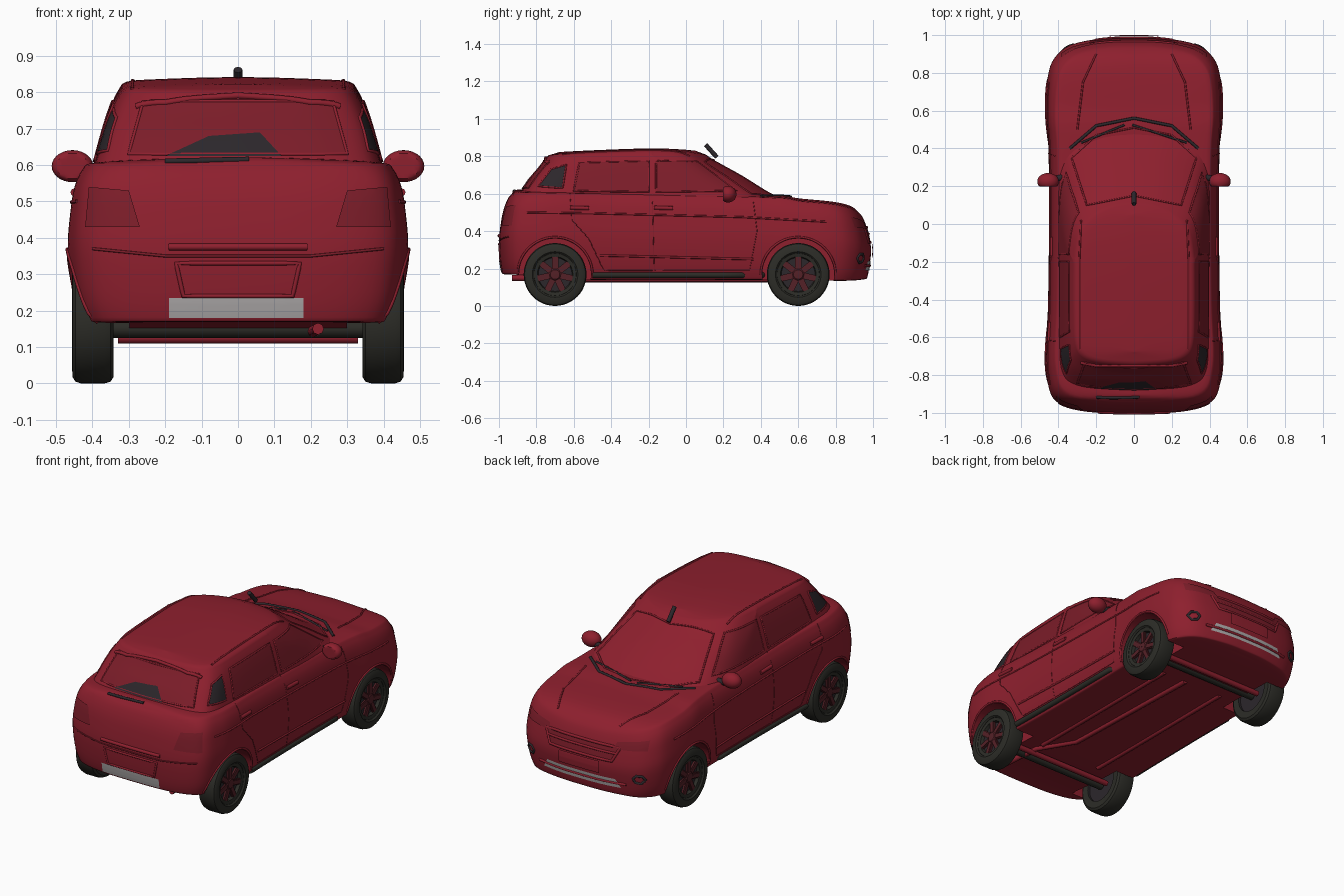
import bpy, bmesh, math
from mathutils import Vector, Matrix
from mathutils.bvhtree import BVHTree

if "Cube" in bpy.data.objects:
    bpy.data.objects.remove(bpy.data.objects["Cube"])

def material(name, rgb):
    m = bpy.data.materials.new(name)
    m.diffuse_color = (*rgb, 1)
    m.use_nodes = True
    m.node_tree.nodes["Principled BSDF"].inputs["Base Color"].default_value = m.diffuse_color
    return m

RED = material("red_paint", (0.27, 0.014, 0.027))
GLASS = material("tinted_red", (0.2, 0.012, 0.022))
DARK = material("dark", (0.025, 0.02, 0.024))
RUBBER = material("rubber", (0.025, 0.025, 0.02))
RIM = material("rim", (0.09, 0.015, 0.02))
GREY = material("pale_grey", (0.42, 0.4, 0.4))

def add(name, bm, mat, angle=35):
    bmesh.ops.recalc_face_normals(bm, faces=bm.faces)
    me = bpy.data.meshes.new(name)
    bm.to_mesh(me)
    bm.free()
    ob = bpy.data.objects.new(name, me)
    bpy.context.collection.objects.link(ob)
    me.materials.append(mat)
    bpy.ops.object.select_all(action='DESELECT')
    ob.select_set(True)
    bpy.context.view_layer.objects.active = ob
    bpy.ops.object.shade_smooth_by_angle(angle=math.radians(angle))
    return ob

def spline(pts, n=4):
    out = []
    for i in range(len(pts) - 1):
        a, b, c, d = (pts[max(0, min(len(pts) - 1, i + k))] for k in (-1, 0, 1, 2))
        for s in range(n):
            t = s / n
            out.append(tuple(q + .5 * t * (r - p + t * (2*p - 5*q + 4*r - w + t * (3*(q - r) + w - p)))
                             for p, q, r, w in zip(a, b, c, d)))
    return out + [tuple(pts[-1])]

def lookup(table):
    tab = spline(table)
    def f(v):
        if v <= tab[0][0]: return tab[0][1]
        for (a, p), (b, q) in zip(tab, tab[1:]):
            if v <= b: return p + (q - p) * (v - a) / (b - a)
        return tab[-1][1]
    return f

def grid(bm, rows, mirror=False):
    for s in ((1, -1) if mirror else (1,)):
        vs = [[bm.verts.new((s * x, y, z)) for x, y, z in r] for r in rows]
        for r0, r1 in zip(vs, vs[1:]):
            for i in range(len(r0) - 1):
                bm.faces.new((r0[i], r0[i+1], r1[i+1], r1[i]))
    bmesh.ops.remove_doubles(bm, verts=bm.verts, dist=1e-5)

# Lower body: plan outline stacked in rings, closed by floor and bonnet
plan = spline([(0, -1), (.2, -.995), (.35, -.97), (.43, -.92), (.46, -.82), (.468, -.7), (.456, -.45),
               (.45, 0), (.453, .4), (.467, .6), (.456, .78), (.42, .88), (.33, .95), (.15, .985), (0, .99)])
z_low = lookup([(-1, .17), (-.85, .165), (-.5, .14), (.45, .14), (.85, .135), (1, .15)])
z_top = lookup([(-1, .55), (-.93, .6), (-.8, .605), (.4, .58), (.6, .56), (.8, .54), (.9, .51), (1, .445)])
rings = spline([(0, .93, .93, 0, 0), (.6, .94, .94, 0, 0), (.88, .975, .97, 0, 0), (.93, .985, .98, .03, 0),
                (.975, .995, .99, .2, 0), (1, 1, 1, .48, 0), (.985, .99, .99, .7, 0), (.96, .975, .975, .86, 0),
                (.91, .95, .955, .97, 0), (.84, .925, .935, 1, .003), (.45, .91, .91, 1, .012), (0, .9, .9, 1, .015)], 3)
rows = []
for sx, sr, sf, t, dz in rings:
    row = []
    for x, y in plan:
        y *= sr if y < 0 else sf
        row.append((x * sx, y, z_low(y) + t * (z_top(y) - z_low(y)) + dz))
    rows.append(row)
bm = bmesh.new()
grid(bm, rows, True)
body = add("lower_body", bm, RED)

# Wheel arches cut from the body
WHEELS = [(s, y) for s in (1, -1) for y in (-.7, .6)]
cutters = []
for s, y in WHEELS:
    bm = bmesh.new()
    bmesh.ops.create_cone(bm, cap_ends=True, segments=48, radius1=.192, radius2=.192, depth=.3,
                          matrix=Matrix.Translation((s * .45, y, .168)) @ Matrix.Rotation(math.pi/2, 4, 'Y'))
    c = add("arch_cutter", bm, DARK)
    c.hide_render = True
    cutters.append(c)
    m = body.modifiers.new("arch", 'BOOLEAN')
    m.operation, m.solver, m.object = 'DIFFERENCE', 'EXACT', c
bm = bmesh.new()
bm.from_object(body, bpy.context.evaluated_depsgraph_get())
bpy.data.objects.remove(body)
for c in cutters:
    bpy.data.objects.remove(c)
body = add("lower_body", bm, RED)

# Cabin: rings from belt to roof edge, then a crowned roof
edge_z = lookup([(-.8, .79), (-.72, .8), (-.5, .812), (-.2, .822), (0, .815), (.14, .796)])
levels = spline([(0, .412, -.94, .6), (.23, .395, -.895, .46), (.6, .366, -.83, .305),
                 (.85, .341, -.775, .19), (1, .318, -.745, .12)])
def cabin_row(s, w, yr, yf):
    pts = spline([(0, yr), (.55*w, yr+.012), (.85*w, yr+.045), (.97*w, yr+.11), (w, yr+.25), (w, -.2),
                  (w, yf-.32), (.93*w, yf-.17), (.76*w, yf-.085), (.4*w, yf-.02), (0, yf)])
    return [(x, y, .54 + s * (edge_z(y) - .54)) for x, y in pts]
rows = [cabin_row(*l) for l in levels]
for sx, sy, dz in spline([(.96, .975, .007), (.88, .93, .011), (.7, .9, .014), (.35, .86, .018), (0, .85, .02)], 2):
    rows.append([(x * sx, -.31 + (y + .31) * sy, edge_z(-.31 + (y + .31) * sy) + dz) for x, y, z in rows[len(levels)-1]])
bm = bmesh.new()
grid(bm, rows, True)
cabin = add("cabin", bm, RED)

# Projection of details onto the finished shell
dg = bpy.context.evaluated_depsgraph_get()
trees = [BVHTree.FromObject(o, dg) for o in (body, cabin)]
def project(a, b, axis, off=0):
    o, d = {'right': ((2, a, b), (-1, 0, 0)), 'left': ((-2, a, b), (1, 0, 0)), 'tail': ((a, -2, b), (0, 1, 0)),
            'nose': ((a, 2, b), (0, -1, 0)), 'top': ((a, b, 2), (0, 0, -1))}[axis]
    hits = [h for h in (t.ray_cast(Vector(o), Vector(d)) for t in trees) if h[0]]
    return min(hits, key=lambda h: h[3])[0] - Vector(d) * off if hits else None

def tube(name, pts, mat, r, closed=False):
    cu = bpy.data.curves.new(name, 'CURVE')
    cu.dimensions, cu.bevel_depth, cu.bevel_resolution, cu.use_fill_caps = '3D', r, 2, True
    sp = cu.splines.new('POLY')
    sp.points.add(len(pts) - 1)
    for p, q in zip(sp.points, pts):
        p.co = (*q, 1)
    sp.use_cyclic_u = closed
    cu.materials.append(mat)
    ob = bpy.data.objects.new(name, cu)
    bpy.context.collection.objects.link(ob)

def trim(name, pts, axis, mat=RED, r=.004, closed=False, n=8):
    ring = pts + pts[:1] if closed else pts
    flat = [tuple(Vector(a).lerp(Vector(b), i / n)) for a, b in zip(ring, ring[1:]) for i in range(n)]
    hits = [project(*p, axis) for p in flat + ([] if closed else [ring[-1]])]
    tube(name, [h for h in hits if h], mat, r, closed)

def patch(name, corners, axis, mat, off=.003, n=12):
    a, b, c, d = map(Vector, corners)
    rows = [[project(*a.lerp(b, i/n).lerp(d.lerp(c, i/n), j/n), axis, off) for i in range(n + 1)] for j in range(n + 1)]
    if all(p for r in rows for p in r):
        bm = bmesh.new()
        grid(bm, rows)
        add(name, bm, mat, 60)

# Side windows, door seams, handles, sills and arch lips
for side, s in (('right', 1), ('left', -1)):
    for nm, q, mat in (("front_window", [(.27, .615), (-.16, .61), (-.16, .775), (.06, .772)], GLASS),
                       ("rear_window", [(-.2, .61), (-.6, .615), (-.57, .765), (-.2, .775)], GLASS),
                       ("quarter_window", [(-.66, .63), (-.79, .64), (-.72, .73), (-.64, .755)], DARK)):
        patch(nm, q, side, mat)
        trim(nm + "_frame", q, side, RED, .005, True)
    trim("front_door_seam", [(.36, .56), (.38, .4), (.34, .19), (-.17, .19), (-.18, .6)], side, GLASS, .002)
    trim("rear_door_seam", [(-.18, .19), (-.44, .19), (-.52, .36), (-.61, .46), (-.62, .6)], side, GLASS, .002)
    trim("shoulder_line", [(.75, .45), (.3, .475), (-.5, .495), (-.85, .5)], side, RED, .005)
    trim("door_crease", [(.36, .25), (-.46, .27)], side, RED, .006)
    trim("sill", [(.41, .165), (-.5, .165)], side, RUBBER, .016)
    for y in (-.57, -.12):
        trim("door_handle", [(y - .05, .525), (y + .05, .522)], side, RED, .011)
    for y in (-.7, .6):
        trim("arch_lip", [(y + .2 * math.cos(a), .168 + .2 * math.sin(a))
                          for a in (math.pi * k / 24 for k in range(25))], side, RED, .006, n=1)
    # Lamps, fog lamps and roof gutters
    patch("head_lamp", [(s*.2, .41), (s*.385, .42), (s*.385, .475), (s*.22, .45)], 'nose', GLASS, .006)
    trim("fog_lamp", [(s*(.35 + .03*math.cos(k)), .255 + .025*math.sin(k)) for k in range(6)], 'nose', DARK, .007, True, 3)
    patch("tail_lamp", [(s*.27, .43), (s*.42, .43), (s*.41, .54), (s*.3, .53)], 'tail', GLASS, .006)
    trim("roof_gutter", [(s*.29, -.66), (s*.29, -.2), (s*.28, .02)], 'top', RED, .005)
    trim("bonnet_crease", [(s*.3, .5), (s*.27, .75), (s*.2, .9)], 'top', RED, .005)
    trim("wiper", [(s*.02 - .03, .525), (s*.28, .43)], 'top', DARK, .006)

    # Door mirrors
    bm = bmesh.new()
    bmesh.ops.create_uvsphere(bm, u_segments=24, v_segments=14, radius=1,
                              matrix=Matrix.Translation((s*.455, .225, .597)) @ Matrix.Diagonal((.057, .045, .044, 1)))
    for v in bm.verts:
        v.co.y = max(v.co.y, .198)
    add("door_mirror", bm, RED)
    tube("mirror_stalk", [(s*.37, .25, .585), (s*.44, .23, .575)], DARK, .017)

# Glass and tailgate
ws = [(-.33, .35), (-.2, .47), (0, .51), (.2, .47), (.33, .35), (.25, .1), (0, .15), (-.25, .1)]
trim("windscreen_frame", ws, 'top', RED, .005, True)
trim("cowl", [(-.34, .4), (-.2, .52), (0, .56), (.2, .52), (.34, .4)], 'top', DARK, .008)
rw = [(-.3, .63), (.3, .63), (.26, .775), (-.26, .775)]
patch("rear_screen", rw, 'tail', GLASS)
trim("rear_screen_frame", rw, 'tail', RED, .005, True)
patch("rear_screen_shade", [(-.2, .625), (.12, .625), (.06, .69), (-.08, .68)], 'tail', DARK, .005)
trim("rear_wiper", [(-.2, .61), (.03, .615)], 'tail', DARK, .008)
trim("roof_spoiler", [(-.28, -.735), (-.2, -.75), (.2, -.75), (.28, -.735)], 'top', RED, .009)
trim("tailgate_handle", [(-.19, .375), (.19, .375)], 'tail', RED, .01)
trim("plate_recess", [(-.17, .33), (.17, .33), (.15, .24), (-.15, .24)], 'tail', RED, .006, True)
patch("rear_bumper_strip", [(-.19, .18), (.18, .18), (.18, .235), (-.19, .235)], 'tail', GREY, .004)
trim("rear_bumper_line", [(-.4, .37), (-.2, .35), (.2, .35), (.4, .37)], 'tail', GLASS, .004)

# Nose: grille bars, plate, lower grille
patch("grille", [(-.21, .345), (.21, .345), (.24, .42), (-.24, .42)], 'nose', GLASS, .002)
trim("grille_frame", [(-.2, .34), (.2, .34), (.24, .42), (-.24, .42)], 'nose', RED, .008, True)
trim("grille_bar", [(-.22, .385), (.22, .385)], 'nose', RED, .007)
patch("front_plate", [(-.13, .26), (.13, .26), (.13, .33), (-.13, .33)], 'nose', RED, .01)
patch("lower_grille", [(-.25, .19), (.25, .19), (.22, .24), (-.22, .24)], 'nose', GREY, .003)
trim("lower_grille_bar", [(-.28, .215), (.28, .215)], 'nose', RED, .008)

# Wheels: turned tyre and rim with spokes
def lathe(name, prof, s, y, mat):
    bm = bmesh.new()
    grid(bm, [[(s * x, y + r * math.cos(a), .168 + r * math.sin(a)) for r, x in prof]
              for a in (math.tau * k / 48 for k in range(49))])
    add(name, bm, mat)
for s, y in WHEELS:
    lathe("tyre", [(.11, .345), (.15, .342), (.163, .35), (.168, .366), (.168, .432), (.163, .447),
                   (.15, .455), (.122, .456), (.114, .448), (.112, .42)], s, y, RUBBER)
    lathe("wheel_dish", [(.001, .36), (.11, .36), (.11, .345), (.113, .345), (.113, .425), (.001, .425)], s, y, DARK)
    lathe("rim_lip", [(.09, .425), (.095, .443), (.113, .447), (.118, .44)], s, y, RUBBER)
    lathe("hub", [(.001, .447), (.025, .446), (.035, .438), (.037, .42)], s, y, RIM)
    for k in range(7):
        bm = bmesh.new()
        bmesh.ops.create_cube(bm, size=1, matrix=Matrix.Translation((s*.434, y, .168)) @
                              Matrix.Rotation(math.tau * k / 7, 4, 'X') @ Matrix.Translation((0, 0, .065))
                              @ Matrix.Diagonal((.018, .034, .08, 1)))
        bmesh.ops.bevel(bm, geom=bm.edges[:], offset=.005, segments=2, affect='EDGES')
        add("wheel_spoke", bm, RIM)

# Underbody and antenna
for y in (-.7, .6):
    tube("axle", [(-.35, y, .15), (.35, y, .15)], RUBBER, .025)
    tube("cross_member", [(-.33, y + .07, .125), (.33, y + .07, .125)], RED, .016)
tube("exhaust", [(.05, .5, .14), (.08, -.4, .14), (.2, -.6, .14), (.22, -.93, .15)], RED, .016)
for x in (-.2, .2):
    tube("floor_rail", [(x, -.55, .142), (x, .5, .142)], RED, .014)
tube("antenna", [(0, .165, .795), (0, .105, .862)], DARK, .012)
